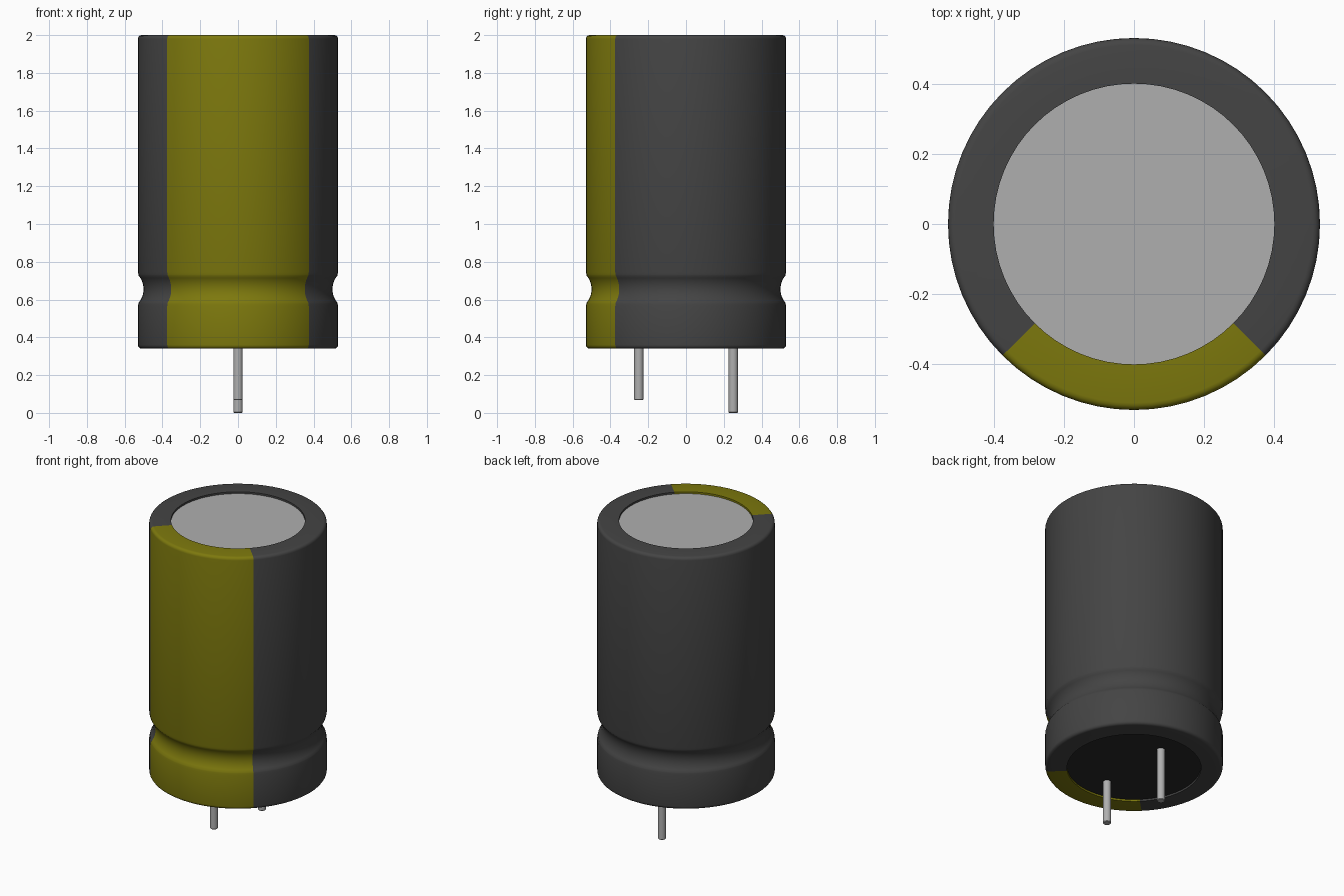
import bpy
import bmesh
from math import atan2, cos, pi, radians, sin

cube = bpy.data.objects.get("Cube")
if cube:
    bpy.data.objects.remove(cube)

SEGMENTS = 64


def material(name, colour):
    m = bpy.data.materials.new(name)
    m.use_nodes = True
    m.diffuse_color = (*colour, 1)
    bsdf = m.node_tree.nodes["Principled BSDF"]
    bsdf.inputs["Base Color"].default_value = (*colour, 1)
    bsdf.inputs["Roughness"].default_value = 0.6
    return m


def arc(cx, cz, r, start, end, steps):
    """Points of a circular arc in the radius/height plane, angles in degrees."""
    angles = [radians(start + (end - start) * i / steps) for i in range(steps + 1)]
    return [(cx + r * cos(a), cz + r * sin(a)) for a in angles]


def lathe(name, profile, mats, segments=SEGMENTS, centre=(0, 0, 0)):
    """Revolve a profile around z; ends at radius zero close to a point."""
    bm = bmesh.new()
    rings = []
    for r, z in profile:
        if r < 1e-6:
            rings.append([bm.verts.new((0, 0, z))] * segments)
        else:
            rings.append([bm.verts.new((r * cos(2 * pi * i / segments),
                                        r * sin(2 * pi * i / segments), z))
                          for i in range(segments)])
    for low, high in zip(rings, rings[1:]):
        for i in range(segments):
            j = (i + 1) % segments
            corners = list(dict.fromkeys((low[i], low[j], high[j], high[i])))
            bm.faces.new(corners)
    bmesh.ops.recalc_face_normals(bm, faces=bm.faces)
    mesh = bpy.data.meshes.new(name)
    bm.to_mesh(mesh)
    bm.free()
    obj = bpy.data.objects.new(name, mesh)
    obj.location = centre
    bpy.context.collection.objects.link(obj)
    for m in mats:
        mesh.materials.append(m)
    bpy.ops.object.select_all(action="DESELECT")
    obj.select_set(True)
    bpy.context.view_layer.objects.active = obj
    bpy.ops.object.shade_smooth_by_angle(angle=radians(35))
    return obj


sleeve_grey = material("sleeve dark grey", (0.058, 0.058, 0.058))
stripe_yellow = material("stripe olive yellow", (0.205, 0.19, 0.004))
aluminium = material("aluminium", (0.43, 0.43, 0.43))
rubber = material("black rubber", (0.02, 0.02, 0.02))

# Sleeve: rounded rims, crimped groove, open ring at both ends
R, BOTTOM, TOP, HOLE = 0.53, 0.34, 2.0, 0.40
ROUND, GROOVE_Z = 0.02, 0.655
profile = [(HOLE, BOTTOM + 0.015), (HOLE, BOTTOM)]
profile += arc(R - ROUND, BOTTOM + ROUND, ROUND, -90, 0, 4)
profile += [(R, GROOVE_Z - 0.09), (R - 0.003, GROOVE_Z - 0.078)]
profile += arc(R + 0.082, GROOVE_Z, 0.112, 220, 140, 10)
profile += [(R - 0.003, GROOVE_Z + 0.078), (R, GROOVE_Z + 0.09)]
profile += arc(R - ROUND, TOP - ROUND, ROUND, 0, 90, 4)
profile += [(HOLE, TOP), (HOLE, TOP - 0.015)]
# The last step closes the shell through the inside
profile.append(profile[0])
sleeve = lathe("sleeve", profile[:-1], [sleeve_grey, stripe_yellow])

# Polarity stripe: the front quarter of the sleeve
for face in sleeve.data.polygons:
    c = face.center
    if abs(atan2(c.x, -c.y)) < pi / 4:
        face.material_index = 1

# End discs, slightly sunk in the sleeve
for name, z, mat in (("top_cap", TOP - 0.012, aluminium),
                     ("bottom_seal", BOTTOM + 0.012, rubber)):
    inner = z + (-0.05 if z > 1 else 0.05)
    lathe(name, [(0, z), (HOLE, z), (HOLE, inner), (0, inner)], [mat])

# Leads: the rear one is longer
for name, y, tip in (("front_lead", -0.25, 0.068), ("rear_lead", 0.25, 0.0)):
    lathe(name, [(0, tip), (0.021, tip), (0.025, tip + 0.004), (0.025, 0.37), (0, 0.37)],
          [aluminium], segments=20, centre=(0, y, 0))
